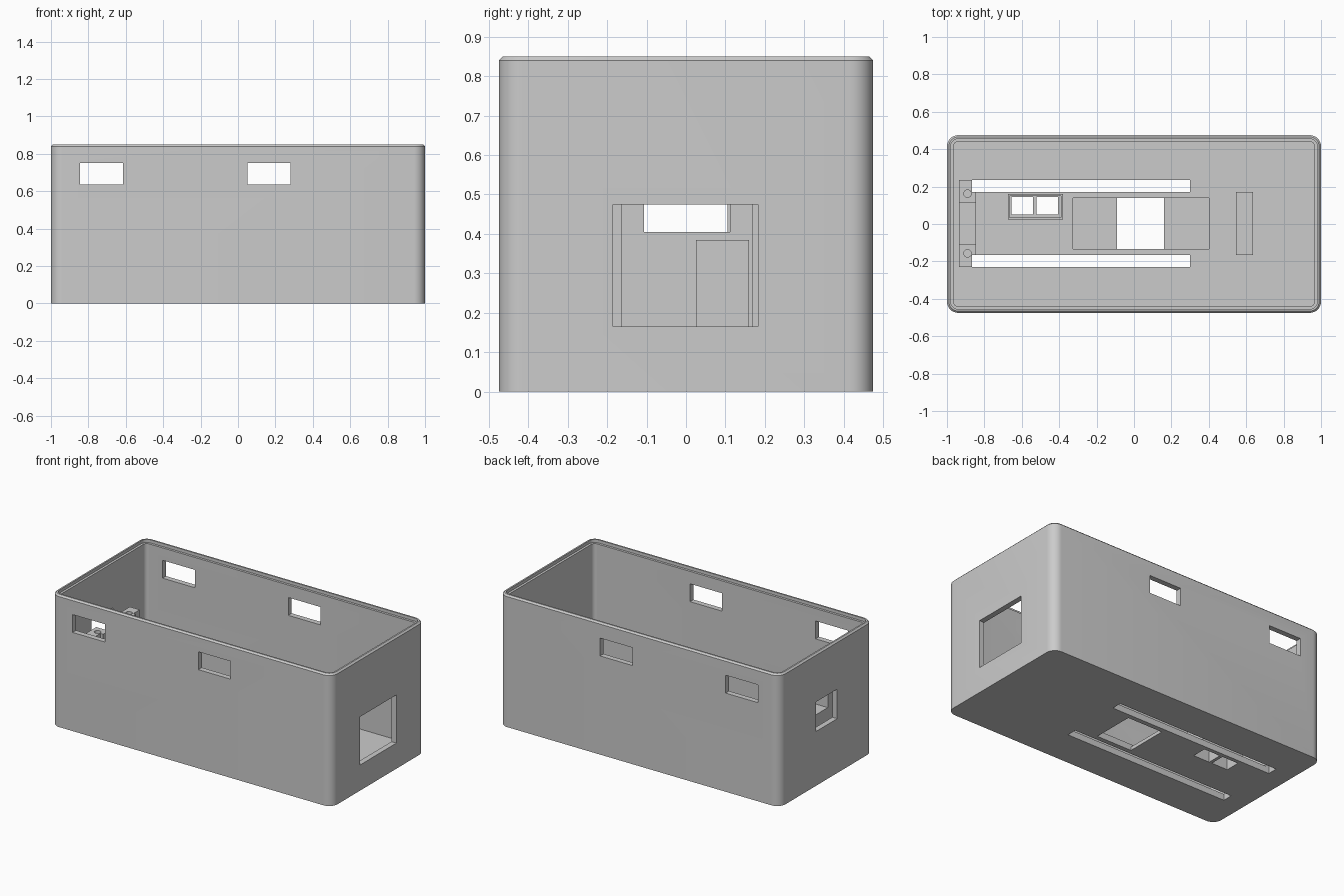
import bpy, bmesh, math
from mathutils import Matrix, Vector

default = bpy.data.objects.get("Cube")
if default:
    bpy.data.objects.remove(default, do_unlink=True)

grey = bpy.data.materials.new("light grey plastic")
grey.use_nodes = True
grey.diffuse_color = (0.6, 0.6, 0.6, 1)
grey.node_tree.nodes["Principled BSDF"].inputs["Base Color"].default_value = grey.diffuse_color

FLOOR = 0.04
WALL = 0.035
HX, HY, TOP = 1.0, 0.475, 0.85


def finish(name, bm):
    bmesh.ops.recalc_face_normals(bm, faces=bm.faces[:])
    mesh = bpy.data.meshes.new(name)
    bm.to_mesh(mesh)
    bm.free()
    mesh.materials.append(grey)
    obj = bpy.data.objects.new(name, mesh)
    bpy.context.collection.objects.link(obj)
    return obj


def boxes(name, spans):
    """One mesh of boxes, each given as x, y and z ranges."""
    bm = bmesh.new()
    for span in spans:
        size = [b - a for a, b in span]
        mid = Vector([(a + b) / 2 for a, b in span])
        bmesh.ops.create_cube(bm, size=1, matrix=Matrix.Translation(mid) @ Matrix.Diagonal((*size, 1)))
    return finish(name, bm)


def activate(obj):
    bpy.ops.object.select_all(action='DESELECT')
    obj.select_set(True)
    bpy.context.view_layer.objects.active = obj


def cut(obj, cutter):
    mod = obj.modifiers.new("cut", 'BOOLEAN')
    mod.operation = 'DIFFERENCE'
    mod.solver = 'EXACT'
    mod.object = cutter
    cutter.hide_render = True
    activate(obj)
    bpy.ops.object.modifier_apply(modifier=mod.name)
    bpy.data.objects.remove(cutter, do_unlink=True)


def smooth(obj):
    activate(obj)
    bpy.ops.object.shade_smooth_by_angle(angle=math.radians(30))


def rounded_loop(bm, inset, z, radius=0.06, steps=8):
    """Rounded rectangle inset from the outer footprint."""
    r = radius - inset
    verts = []
    for k, (sx, sy) in enumerate([(1, 1), (-1, 1), (-1, -1), (1, -1)]):
        for i in range(steps + 1):
            a = math.pi / 2 * (k + i / steps)
            verts.append(bm.verts.new((sx * (HX - radius) + r * math.cos(a),
                                       sy * (HY - radius) + r * math.sin(a), z)))
    return verts


# Open tub with chamfered, stepped rim
bm = bmesh.new()
profile = [(0, 0), (0, TOP - 0.01), (0.01, TOP), (0.02, TOP),
           (0.02, TOP - 0.02), (WALL, TOP - 0.02), (WALL, FLOOR)]
loops = [rounded_loop(bm, *p) for p in profile]
for low, high in zip(loops, loops[1:]):
    for i in range(len(low)):
        j = (i + 1) % len(low)
        bm.faces.new((low[i], low[j], high[j], high[i]))
bm.faces.new(loops[0])
bm.faces.new(loops[-1])
body = finish("tub_body", bm)

# Window and end wall openings
windows = [(-0.845, -0.615), (0.05, 0.28)]
cut(body, boxes("window_cutter", [(w, (-0.6, 0.6), (0.635, 0.75)) for w in windows]))
cut(body, boxes("end_opening_cutter", [
    ((0.9, 1.1), (-0.185, 0.183), (0.165, 0.475)),
    ((-1.1, -0.95), (-0.11, 0.105), (0.35, 0.54))]))

# Floor recess, then through openings
through = (-0.1, 0.6)
slots = [((-0.865, 0.3), y, through) for y in [(-0.23, -0.165), (0.17, 0.235)]]
switch_holes = [(x, (0.05, 0.145), through) for x in [(-0.655, -0.54), (-0.52, -0.405)]]
cut(body, boxes("recess_cutter", [((-0.325, 0.4), (-0.135, 0.14), (0.022, 0.1))]))
cut(body, boxes("floor_cutter", slots + switch_holes + [((-0.09, 0.16), (-0.135, 0.14), through)]))
smooth(body)

# Cradle beside the end wall: two towers with a notch between them
cradle = boxes("end_cradle", [((-0.935, -0.845), (-0.23, 0.235), (FLOOR - 0.005, 0.505))])
cut(cradle, boxes("notch_cutter", [((-1.1, -0.7), (-0.107, 0.112), (0.405, 0.7))]))
cut(cradle, boxes("slot_cutter", slots))
bm = bmesh.new()
for y in (-0.157, 0.162):
    bmesh.ops.create_cone(bm, cap_ends=True, segments=24, radius1=0.02, radius2=0.02, depth=0.24,
                          matrix=Matrix.Translation((-0.89, y, 0.505)))
cut(cradle, finish("screw_hole_cutter", bm))
smooth(cradle)

# Switch housing with a shallow lip and two shafts
housing = boxes("switch_housing", [((-0.675, -0.38), (0.025, 0.16), (FLOOR - 0.005, 0.385))])
cut(housing, boxes("lip_cutter", [((-0.665, -0.39), (0.035, 0.15), (0.37, 0.5))]))
cut(housing, boxes("shaft_cutter", switch_holes))

# Low cross bar on the floor
boxes("cross_bar", [((0.545, 0.635), (-0.165, 0.17), (FLOOR - 0.005, 0.12))])
